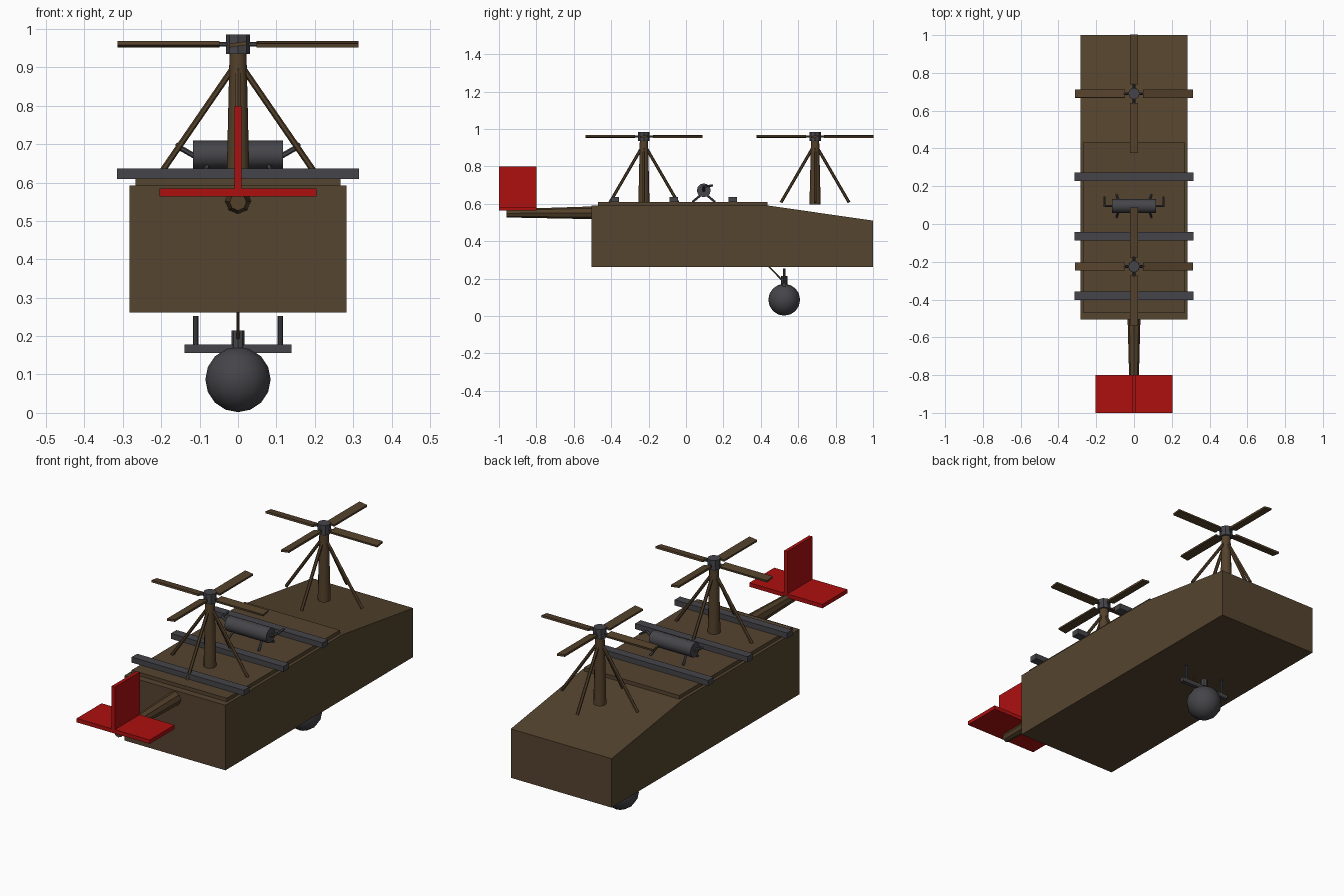
import bpy, bmesh, math
from mathutils import Vector

if "Cube" in bpy.data.objects:
    bpy.data.objects.remove(bpy.data.objects["Cube"], do_unlink=True)


def material(name, rgb):
    m = bpy.data.materials.new(name)
    m.use_nodes = True
    m.diffuse_color = (*rgb, 1)
    m.node_tree.nodes["Principled BSDF"].inputs["Base Color"].default_value = (*rgb, 1)
    return m


HULL = material("hull brown", (0.09, 0.058, 0.028))
WOOD = material("wood brown", (0.088, 0.053, 0.024))
IRON = material("dark iron", (0.06, 0.06, 0.068))
RED = material("tail red", (0.42, 0.005, 0.005))


def box(name, center, size, mat, tilt=(0, 0, 0)):
    bpy.ops.mesh.primitive_cube_add(size=1, location=center, rotation=tilt)
    ob = bpy.context.object
    ob.name = name
    ob.scale = size
    ob.data.materials.append(mat)
    return ob


def rod(name, start, end, r1, r2, mat, sides=8, smooth=False):
    a, b = Vector(start), Vector(end)
    bpy.ops.mesh.primitive_cone_add(vertices=sides, radius1=r1, radius2=r2,
                                    depth=(b - a).length, location=(a + b) / 2)
    ob = bpy.context.object
    ob.name = name
    ob.rotation_euler = (b - a).to_track_quat('Z', 'Y').to_euler()
    ob.data.materials.append(mat)
    if smooth:
        bpy.ops.object.shade_smooth_by_angle(angle=math.radians(50))
    return ob


# Hull: side profile extruded across the width
profile = [(-0.505, 0.262), (1, 0.262), (1, 0.51), (0.43, 0.592), (-0.505, 0.592)]
bm = bmesh.new()
side = bm.faces.new([bm.verts.new((-0.283, y, z)) for y, z in profile])
ext = bmesh.ops.extrude_face_region(bm, geom=[side])
moved = [v for v in ext["geom"] if isinstance(v, bmesh.types.BMVert)]
bmesh.ops.translate(bm, verts=moved, vec=(0.566, 0, 0))
bmesh.ops.recalc_face_normals(bm, faces=bm.faces)
mesh = bpy.data.meshes.new("hull")
bm.to_mesh(mesh)
bm.free()
mesh.materials.append(HULL)
bpy.context.collection.objects.link(bpy.data.objects.new("hull", mesh))

# Deck and cross beams
box("deck", (0, -0.018, 0.598), (0.534, 0.905, 0.024), HULL)
for y in (-0.38, -0.065, 0.25):
    box("cross_beam", (0, y, 0.623), (0.63, 0.044, 0.028), IRON)

# Rotors: mast, hub, blades and braces
for y in (-0.225, 0.69):
    rod("mast", (0, y, 0.595), (0, y, 0.94), 0.03, 0.022, WOOD, 12, True)
    rod("rotor_hub", (0, y, 0.935), (0, y, 0.985), 0.031, 0.031, IRON, 8)
    for i in range(4):
        angle = i * math.pi / 2
        dx, dy = math.cos(angle), math.sin(angle)
        box("rotor_blade", (dx * 0.181, y + dy * 0.181, 0.96),
            (0.265, 0.044, 0.01), WOOD, (math.radians(8), 0, angle))
        rod("blade_root", (dx * 0.02, y + dy * 0.02, 0.96),
            (dx * 0.055, y + dy * 0.055, 0.96), 0.006, 0.006, IRON, 6)
        rod("mast_brace", (dx * 0.015, y + dy * 0.015, 0.895),
            (dx * 0.213, y + dy * 0.182, 0.607), 0.008, 0.008, WOOD, 6)

# Engine drum with legs and exhausts
rod("engine", (-0.117, 0.095, 0.672), (0.117, 0.095, 0.672), 0.037, 0.037, IRON, 12, True)
for s in (-1, 1):
    for end in (0.035, 0.155):
        rod("engine_leg", (s * 0.075, 0.095, 0.66), (s * 0.092, end, 0.61),
            0.006, 0.006, IRON, 6)
    rod("exhaust_pipe", (s * 0.11, 0.095, 0.667), (s * 0.157, 0.095, 0.694),
        0.007, 0.007, IRON, 6)
    rod("exhaust_tip", (s * 0.157, 0.09, 0.692), (s * 0.157, 0.145, 0.698),
        0.006, 0.006, IRON, 6)

# Tail boom and fins
rod("tail_boom", (0, -0.5, 0.552), (0, -0.96, 0.549), 0.034, 0.022, WOOD, 8)
box("tail_plane", (0, -0.9, 0.574), (0.41, 0.2, 0.02), RED)
box("tail_fin", (0, -0.9, 0.69), (0.018, 0.2, 0.22), RED)

# Hanging ball with collar, crossbar and posts
bpy.ops.mesh.primitive_uv_sphere_add(segments=12, ring_count=8, radius=0.085,
                                     location=(0, 0.525, 0.087))
ball = bpy.context.object
ball.name = "ball"
ball.data.materials.append(IRON)
bpy.ops.object.shade_smooth_by_angle(angle=math.radians(50))
rod("ball_collar", (0, 0.525, 0.16), (0, 0.525, 0.214), 0.017, 0.017, IRON, 8)
box("ball_crossbar", (0, 0.525, 0.167), (0.28, 0.02, 0.021), IRON)
for s in (-1, 1):
    rod("crossbar_post", (s * 0.11, 0.525, 0.17), (s * 0.11, 0.525, 0.253),
        0.007, 0.007, IRON, 8)
rod("ball_arm", (0, 0.44, 0.268), (0, 0.515, 0.19), 0.004, 0.004, WOOD, 6)
